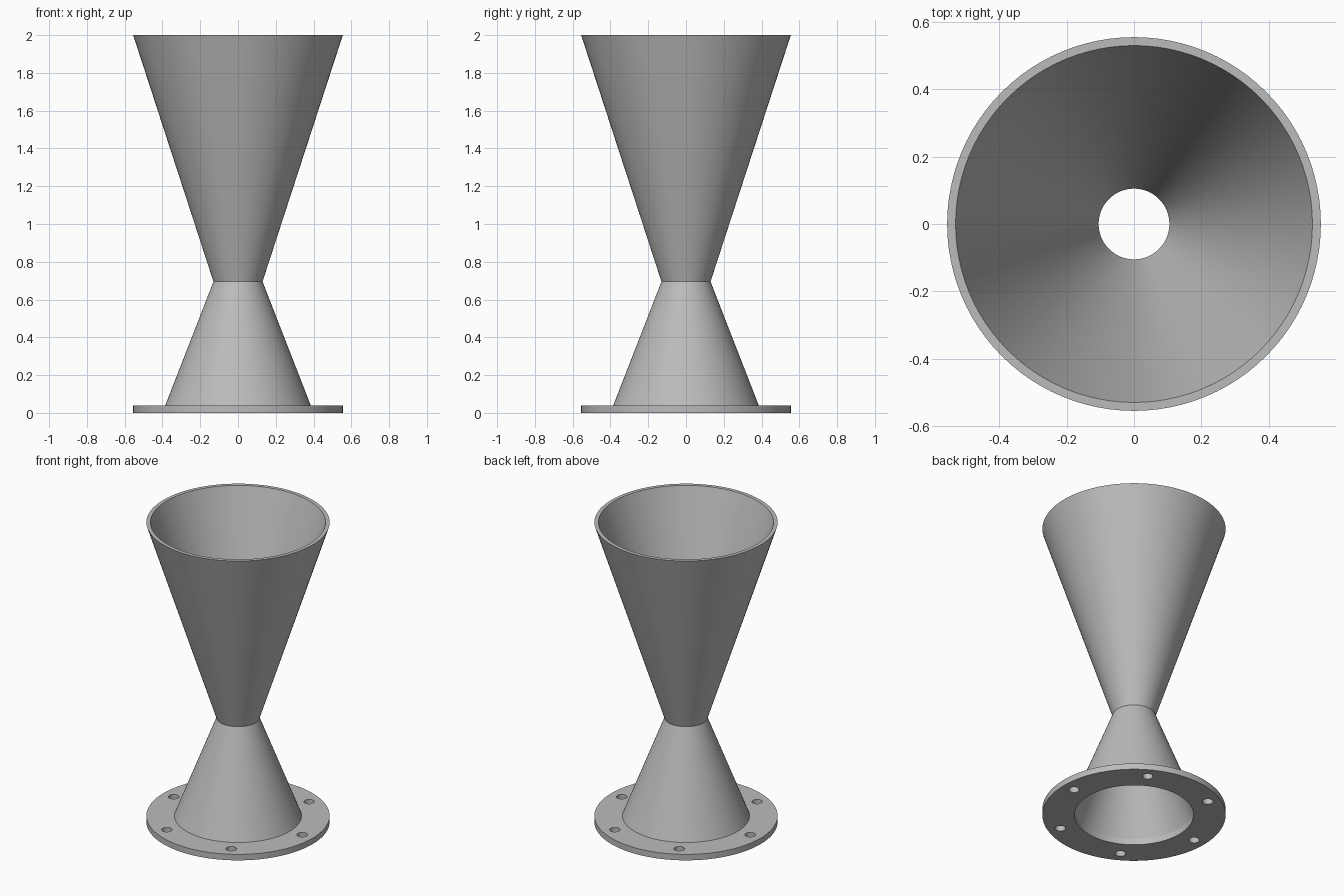
import bpy, bmesh, math
from mathutils import Matrix, Vector

cube = bpy.data.objects.get("Cube")
if cube:
    bpy.data.objects.remove(cube, do_unlink=True)

SEGMENTS = 96
FLANGE_TOP = 0.04

grey = bpy.data.materials.new("plain_grey")
grey.use_nodes = True
colour = (0.5, 0.5, 0.5, 1)
grey.diffuse_color = colour
grey.node_tree.nodes["Principled BSDF"].inputs["Base Color"].default_value = colour


def add_object(name, bm):
    mesh = bpy.data.meshes.new(name)
    bmesh.ops.recalc_face_normals(bm, faces=bm.faces)
    bm.to_mesh(mesh)
    bm.free()
    mesh.materials.append(grey)
    obj = bpy.data.objects.new(name, mesh)
    bpy.context.collection.objects.link(obj)
    return obj


def lathe(name, profile, closed):
    """Spin a (radius, height) profile around the z axis."""
    bm = bmesh.new()
    verts = [bm.verts.new((r, 0, z)) for r, z in profile]
    edges = [bm.edges.new(pair) for pair in zip(verts, verts[1:])]
    if closed:
        edges.append(bm.edges.new((verts[-1], verts[0])))
    bmesh.ops.spin(bm, geom=verts + edges, cent=(0, 0, 0), axis=(0, 0, 1),
                   angle=math.tau, steps=SEGMENTS, use_merge=True)
    bmesh.ops.remove_doubles(bm, verts=bm.verts, dist=1e-5)
    return add_object(name, bm)


def smooth(obj):
    bpy.ops.object.select_all(action='DESELECT')
    obj.select_set(True)
    bpy.context.view_layer.objects.active = obj
    bpy.ops.object.shade_smooth_by_angle(angle=math.radians(20))


# Hollow double cone: outer wall up, over the rim, inner wall back down
double_cone = lathe("double_cone", [
    (0.385, FLANGE_TOP), (0.13, 0.695), (0.555, 2),
    (0.53, 2), (0.105, 0.695), (0.36, FLANGE_TOP)], closed=False)

# Mounting flange
flange = lathe("base_flange", [
    (0.36, 0), (0.555, 0), (0.555, FLANGE_TOP), (0.36, FLANGE_TOP)], closed=True)

# Six bolt holes cut through the flange
bm = bmesh.new()
for i in range(6):
    place = Matrix.Rotation(i * math.tau / 6, 4, 'Z') @ Matrix.Translation((0.475, 0, 0.02))
    bmesh.ops.create_cone(bm, cap_ends=True, segments=32, radius1=0.032,
                          radius2=0.032, depth=0.2, matrix=place)
cutter = add_object("bolt_hole_cutter", bm)
cutter.hide_render = True

cut = flange.modifiers.new("bolt_holes", 'BOOLEAN')
cut.operation = 'DIFFERENCE'
cut.solver = 'EXACT'
cut.object = cutter
bpy.context.view_layer.objects.active = flange
bpy.ops.object.modifier_apply(modifier=cut.name)
bpy.data.objects.remove(cutter, do_unlink=True)

for part in (double_cone, flange):
    smooth(part)
